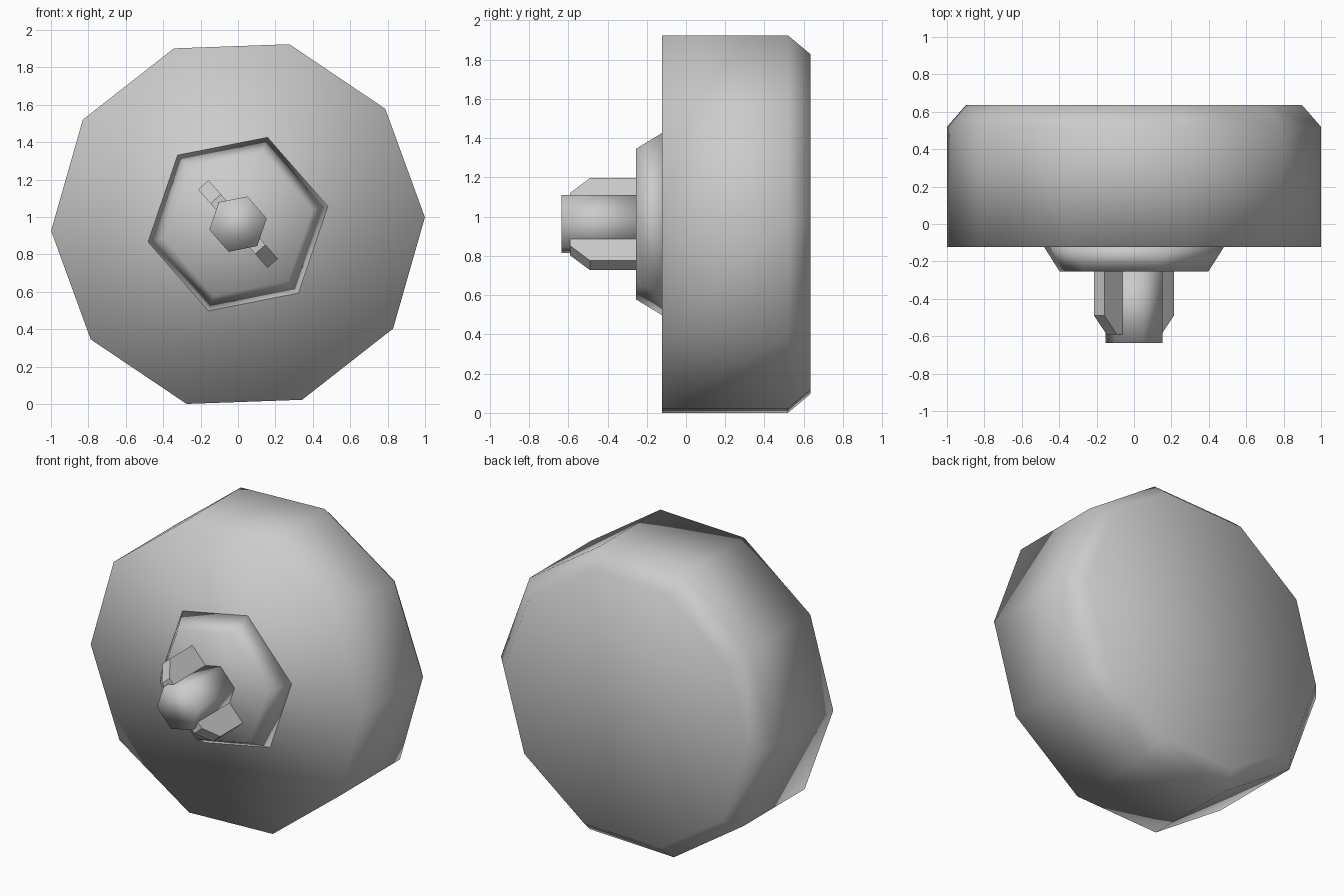
import bpy
import bmesh
from math import cos, sin, radians

default = bpy.data.objects.get("Cube")
if default:
    bpy.data.objects.remove(default, do_unlink=True)

CENTRE_Z = 0.962

grey = bpy.data.materials.new("plain_grey")
grey.use_nodes = True
grey.diffuse_color = (0.6, 0.6, 0.6, 1)
grey.node_tree.nodes["Principled BSDF"].inputs["Base Color"].default_value = (0.6, 0.6, 0.6, 1)


def loft(name, rings, smooth):
    """Join rings of points with side faces and cap both ends."""
    bm = bmesh.new()
    loops = [[bm.verts.new(p) for p in ring] for ring in rings]
    for a, b in zip(loops, loops[1:]):
        for i in range(len(a)):
            j = (i + 1) % len(a)
            bm.faces.new((a[i], a[j], b[j], b[i]))
    bm.faces.new(loops[0])
    bm.faces.new(loops[-1])
    bmesh.ops.recalc_face_normals(bm, faces=bm.faces)
    for face in bm.faces:
        face.smooth = smooth
    mesh = bpy.data.meshes.new(name)
    bm.to_mesh(mesh)
    bm.free()
    mesh.materials.append(grey)
    obj = bpy.data.objects.new(name, mesh)
    bpy.context.collection.objects.link(obj)
    return obj


def turned(name, sides, start, profile):
    """Polygonal solid along y from (y, radius) pairs."""
    angles = [radians(start + 360 * i / sides) for i in range(sides)]
    rings = [[(r * cos(a), y, CENTRE_Z + r * sin(a)) for a in angles] for y, r in profile]
    return loft(name, rings, True)


def key(name, angle, half_width=0.037):
    """Flat-sided key with a sloped tip, standing out from the pin."""
    profile = [(0.1, -0.25), (0.28, -0.25), (0.28, -0.49), (0.18, -0.59), (0.1, -0.59)]
    c, s = cos(radians(angle)), sin(radians(angle))
    rings = [[(r * c - w * s, y, CENTRE_Z + r * s + w * c) for r, y in profile]
             for w in (-half_width, half_width)]
    return loft(name, rings, False)


# Ten-sided knob with a bevelled back rim
turned("knob_body", 10, 2.05, [(-0.123, 1.0), (0.52, 1.0), (0.635, 0.9)])

# Six-sided tapered collar and pin
turned("collar", 6, 11.2, [(-0.123, 0.49), (-0.255, 0.405)])
turned("pin", 6, 11.2, [(-0.25, 0.156), (-0.635, 0.156)])

# Two opposite keys on the pin
key("upper_key", 131.5)
key("lower_key", -48.5)
